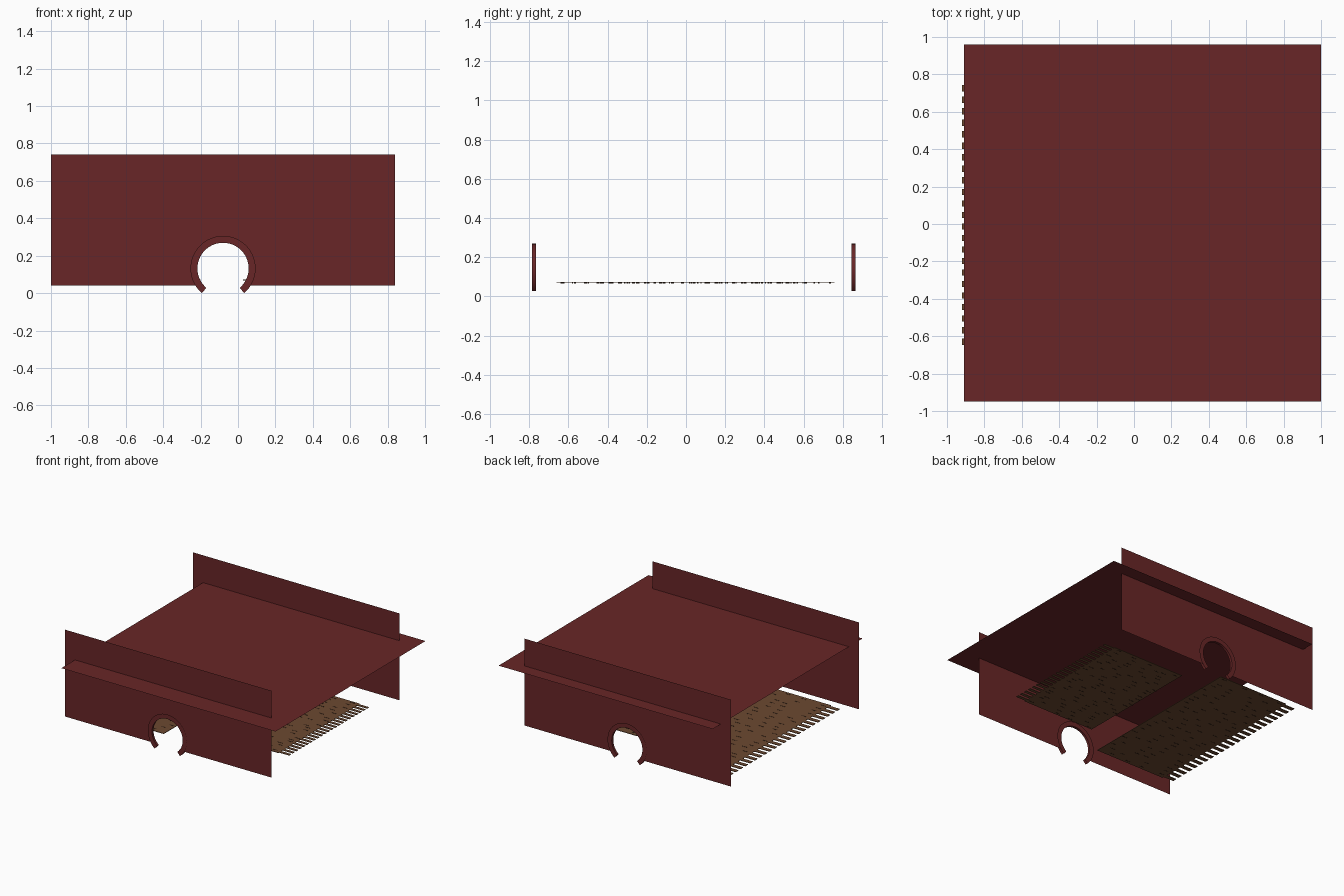
import bpy, bmesh, math, random

if "Cube" in bpy.data.objects:
    bpy.data.objects.remove(bpy.data.objects["Cube"])
random.seed(4)


def material(name, rgb):
    m = bpy.data.materials.new(name)
    m.use_nodes = True
    m.diffuse_color = (*rgb, 1)
    bsdf = m.node_tree.nodes["Principled BSDF"]
    bsdf.inputs["Base Color"].default_value = (*rgb, 1)
    bsdf.inputs["Roughness"].default_value = 0.8
    return m


RED = material("deep red", (0.14, 0.019, 0.02))
BROWN = material("woven brown", (0.15, 0.066, 0.03))
DARK = material("dark weave", (0.035, 0.016, 0.008))


def finish(name, bm, mats, smooth=False):
    mesh = bpy.data.meshes.new(name)
    bm.to_mesh(mesh)
    bm.free()
    for m in mats:
        mesh.materials.append(m)
    obj = bpy.data.objects.new(name, mesh)
    bpy.context.collection.objects.link(obj)
    if smooth:
        bpy.ops.object.select_all(action="DESELECT")
        obj.select_set(True)
        bpy.context.view_layer.objects.active = obj
        bpy.ops.object.shade_smooth_by_angle()
    return obj


def box(bm, x0, x1, y0, y1, z, thick, index=0):
    verts = bmesh.ops.create_cube(bm, size=1)["verts"]
    for v in verts:
        v.co.x = x0 if v.co.x < 0 else x1
        v.co.y = y0 if v.co.y < 0 else y1
        v.co.z = z + v.co.z * thick
    for f in {f for v in verts for f in v.link_faces}:
        f.material_index = index


# Arched opening shared by both walls
ARCH_X, ARCH_Z = -0.08, 0.132
WALL_BOTTOM, WALL_TOP = 0.04, 0.74
INNER, OUTER, MIDDLE = 0.137, 0.174, 0.155


def arc(radius, low, y, steps=40):
    """Points of an arch from its left foot over the top to its right foot."""
    sweep = math.pi + 2 * low
    return [(ARCH_X + radius * math.cos(-low + sweep * i / steps), y,
             ARCH_Z + radius * math.sin(-low + sweep * i / steps))
            for i in range(steps + 1)]


def wall(name, y, outward):
    bm = bmesh.new()
    low = math.asin((ARCH_Z - WALL_BOTTOM) / MIDDLE)
    points = arc(MIDDLE, low, y)
    points += [(-1, y, WALL_BOTTOM), (-1, y, WALL_TOP),
               (0.84, y, WALL_TOP), (0.84, y, WALL_BOTTOM)]
    face = bm.faces.new([bm.verts.new(p) for p in points])
    face.normal_update()
    if face.normal.y * outward < 0:
        face.normal_flip()
    bmesh.ops.triangulate(bm, faces=[face])
    finish(name, bm, [RED])


def arch_trim(name, y):
    bm = bmesh.new()
    low = math.asin(ARCH_Z / OUTER)
    # Flat front band, round inner lining, flat back band
    rows = [[bm.verts.new(p) for p in arc(r, low, y + d)]
            for r, d in ((OUTER, -0.01), (INNER, -0.01), (INNER, 0.01), (OUTER, 0.01))]
    for a, b in zip(rows, rows[1:]):
        for i in range(len(a) - 1):
            bm.faces.new((a[i], b[i], b[i + 1], a[i + 1]))
    bmesh.ops.recalc_face_normals(bm, faces=bm.faces[:])
    if sum(f.normal.y for f in bm.faces if f.calc_center_median().y < y - 0.005) > 0:
        bmesh.ops.reverse_faces(bm, faces=bm.faces[:])
    finish(name, bm, [RED], smooth=True)


for side, y, outward in (("front", -0.776, -1), ("back", 0.855, 1)):
    wall(side + "_wall", y, outward)
    arch_trim(side + "_arch_trim", y)

# Flat roof sheet that passes through both walls
bm = bmesh.new()
bm.faces.new([bm.verts.new(p) for p in
              ((-0.91, -0.95, 0.52), (1, -0.95, 0.52), (1, 0.96, 0.52), (-0.91, 0.96, 0.52))])
finish("roof_sheet", bm, [RED])


def mat(name, inner, outer, y0, y1, z=0.07, strips=23, fringe=0.09):
    """Woven floor mat with a fringe along its outer end."""
    bm = bmesh.new()
    way = 1 if outer > inner else -1
    edge = outer - way * fringe
    box(bm, min(inner, edge), max(inner, edge), y0, y1, z, 0.004)
    pitch = (y1 - y0) / strips
    # Fringe strips
    for i in range(strips):
        y = y0 + pitch * (i + 0.5)
        box(bm, min(edge, outer), max(edge, outer), y - pitch * 0.27, y + pitch * 0.27, z, 0.004)
    # Dark gaps in the weave
    for i in range(strips):
        for k in range(4):
            x = inner + (edge - inner) * (k + random.uniform(0.1, 0.8)) / 4
            y = y0 + pitch * (i + random.uniform(0.3, 0.7))
            box(bm, x - 0.022, x + 0.022, y - 0.003, y + 0.003, z, 0.006, 1)
    finish(name, bm, [BROWN, DARK])


mat("left_mat", 0.03, 0.765, -0.45, 0.585)
mat("right_mat", -0.2, -0.92, -0.66, 0.757)
